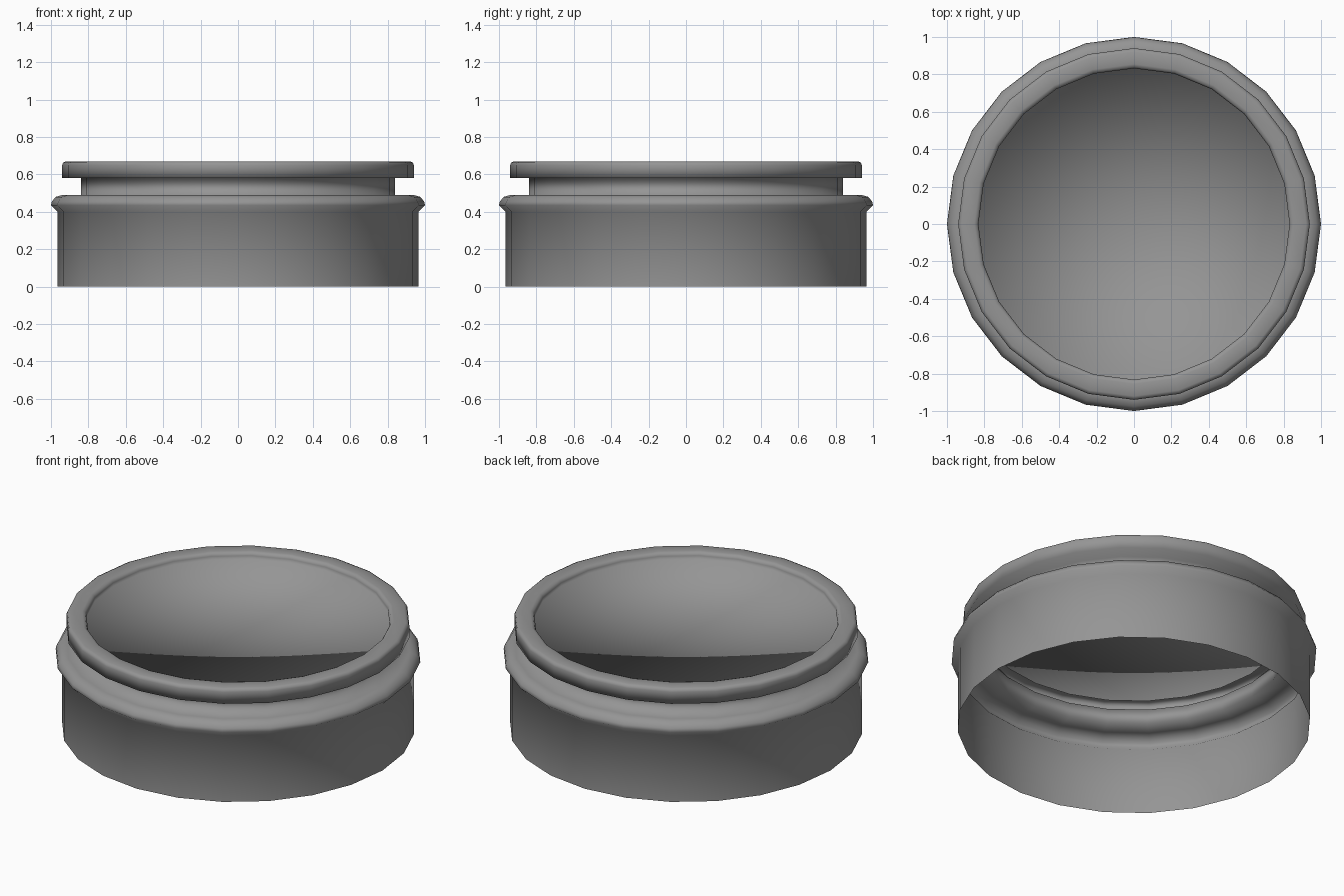
import bpy, bmesh
from math import cos, sin, tau

cube = bpy.data.objects.get("Cube")
if cube:
    bpy.data.objects.remove(cube, do_unlink=True)

SIDES = 24

# One plain grey for the whole cap
grey = bpy.data.materials.new("mid_grey")
grey.use_nodes = True
colour = (0.3, 0.3, 0.3, 1)
grey.diffuse_color = colour
grey.node_tree.nodes["Principled BSDF"].inputs["Base Color"].default_value = colour


def lathe(name, profile):
    """Turn a (radius, height) profile about z; the last ring closes to a centre point."""
    bm = bmesh.new()
    rings = [[bm.verts.new((r * cos(tau * i / SIDES), r * sin(tau * i / SIDES), z))
              for i in range(SIDES)] for r, z in profile]
    centre = bm.verts.new((0, 0, profile[-1][1]))
    for i in range(SIDES):
        j = (i + 1) % SIDES
        for low, high in zip(rings, rings[1:]):
            bm.faces.new((low[i], low[j], high[j], high[i]))
        bm.faces.new((rings[-1][i], rings[-1][j], centre))
    for face in bm.faces:
        face.smooth = True
    mesh = bpy.data.meshes.new(name)
    bm.to_mesh(mesh)
    bm.free()
    mesh.materials.append(grey)
    obj = bpy.data.objects.new(name, mesh)
    bpy.context.collection.objects.link(obj)
    return obj


# Open-bottomed thin shell, from the bottom edge up to the recessed top
skirt = [(0.965, 0), (0.965, 0.4)]
bead = [(1.0, 0.435), (0.995, 0.455), (0.975, 0.48), (0.94, 0.49)]
neck = [(0.84, 0.49), (0.84, 0.58)]
lip = [(0.94, 0.58), (0.94, 0.65), (0.935, 0.663), (0.92, 0.67),
       (0.855, 0.67), (0.84, 0.665), (0.832, 0.65)]
recess = [(0.832, 0.63)]
lathe("round_cap", skirt + bead + neck + lip + recess)
